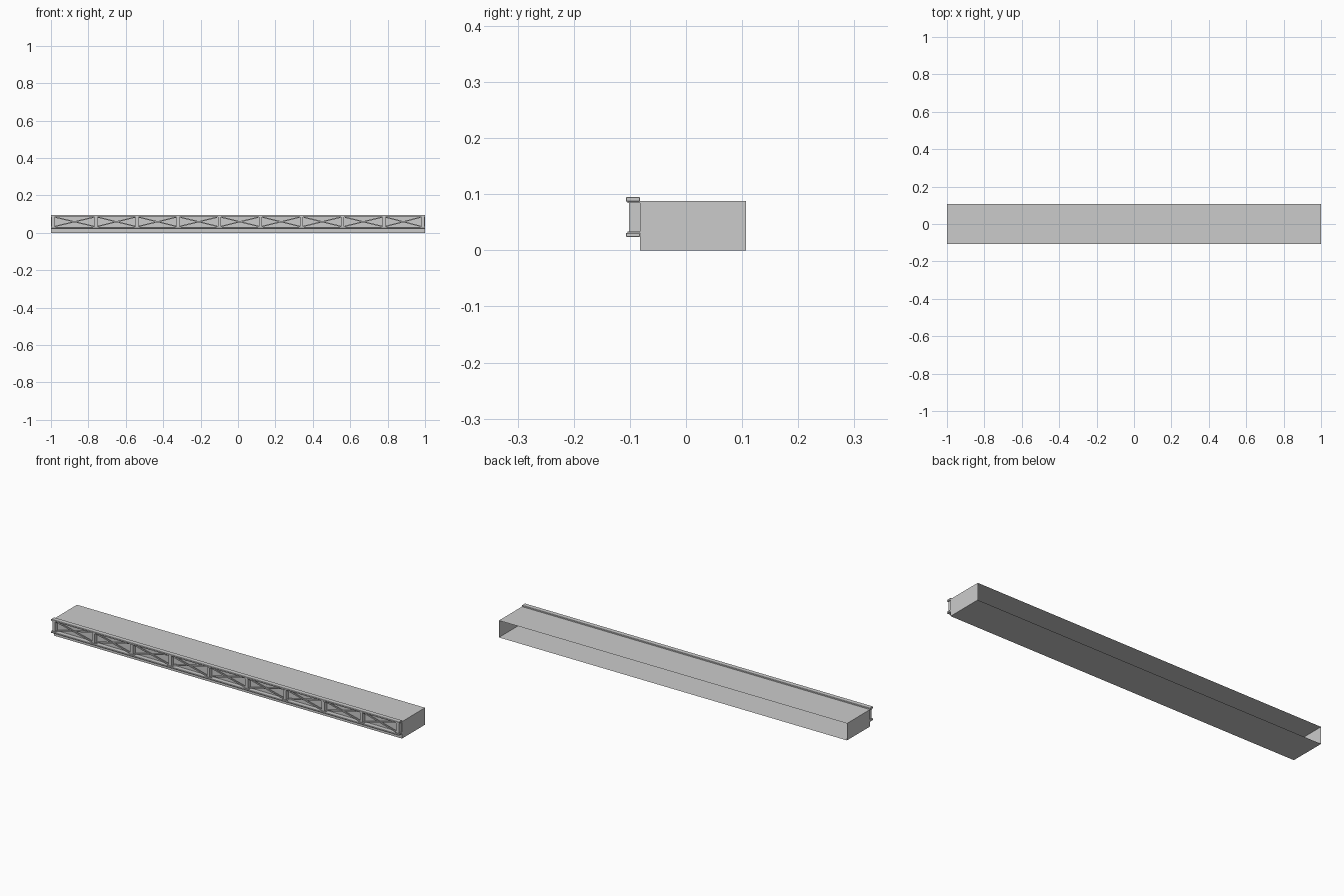
import bpy, bmesh, math
from mathutils import Matrix, Vector

if "Cube" in bpy.data.objects:
    bpy.data.objects.remove(bpy.data.objects["Cube"])


def make_object(name, bm):
    mesh = bpy.data.meshes.new(name)
    bm.normal_update()
    bm.to_mesh(mesh)
    bm.free()
    obj = bpy.data.objects.new(name, mesh)
    bpy.context.collection.objects.link(obj)
    return obj


def box(bm, lo, hi):
    lo, hi = Vector(lo), Vector(hi)
    size = hi - lo
    mat = Matrix.Translation((lo + hi) / 2) @ Matrix.Diagonal((*size, 1))
    return bmesh.ops.create_cube(bm, size=1, matrix=mat)


def strut(bm, a, b, width, y0, y1):
    # flat bar between two (x, z) points
    a, b = Vector(a), Vector(b)
    d, c = b - a, (a + b) / 2
    mat = (Matrix.Translation((c.x, (y0 + y1) / 2, c.y))
           @ Matrix.Rotation(-math.atan2(d.y, d.x), 4, 'Y')
           @ Matrix.Diagonal((d.length, y1 - y0, width, 1)))
    bmesh.ops.create_cube(bm, size=1, matrix=mat)


# Thin deck shell, open along the back
bm = bmesh.new()
box(bm, (-1, -0.082, 0), (1, 0.107, 0.088))
bm.faces.ensure_lookup_table()
bm.normal_update()
back = [f for f in bm.faces if f.normal.y > 0.9]
bmesh.ops.delete(bm, geom=back, context='FACES_ONLY')
make_object("deck_shell", bm)

# Top and bottom rails with softened edges
for name, z0, z1 in (("top_rail", 0.087, 0.095), ("bottom_rail", 0.024, 0.031)):
    bm = bmesh.new()
    box(bm, (-1, -0.107, z0), (1, -0.082, z1))
    rail = make_object(name, bm)
    bev = rail.modifiers.new("soft_edges", 'BEVEL')
    bev.width = 0.001
    bev.segments = 1

# Posts with small end plates, one per truss bay
SPACING = 0.22
posts = [-0.988] + [-0.76 + SPACING * i for i in range(8)] + [0.988]
bm = bmesh.new()
for x in posts:
    box(bm, (x - 0.008, -0.102, 0.031), (x + 0.008, -0.082, 0.087))
    w = min(0.014, 1 - abs(x))
    for z in (0.031, 0.084):
        box(bm, (x - w, -0.104, z), (x + w, -0.082, z + 0.003))
make_object("truss_posts", bm)

# Crossed diagonal braces in every bay
bm = bmesh.new()
for a, b in zip(posts, posts[1:]):
    a, b = a + 0.012, b - 0.012
    strut(bm, (a, 0.083), (b, 0.035), 0.006, -0.098, -0.092)
    strut(bm, (a, 0.035), (b, 0.083), 0.006, -0.092, -0.086)
make_object("truss_diagonals", bm)
